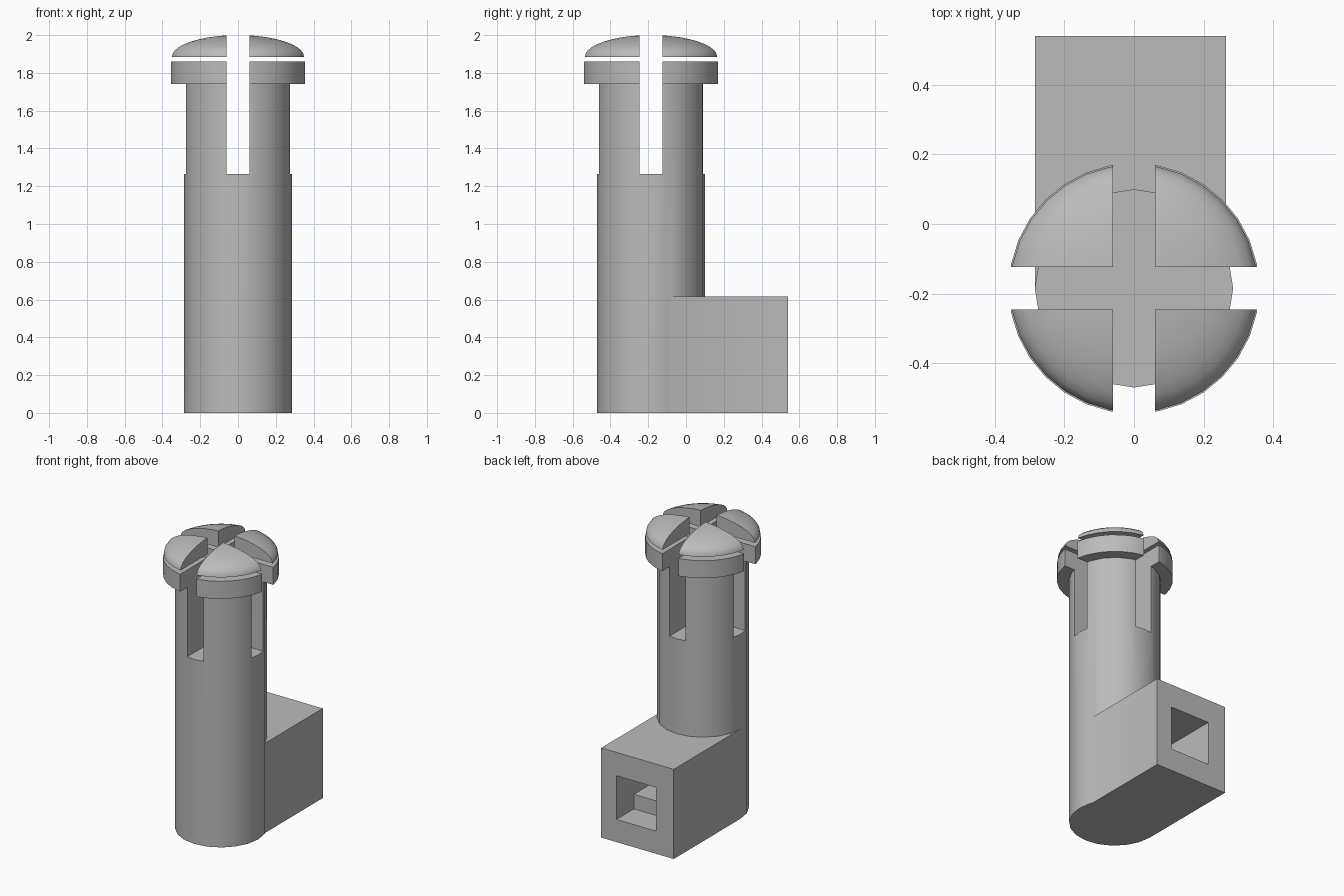
import bpy
import math

cube = bpy.data.objects.get("Cube")
if cube:
    bpy.data.objects.remove(cube, do_unlink=True)

CY = -0.185      # y of the post axis
SLOT = 0.122     # width of the crossed slots

grey = bpy.data.materials.new("plain_grey")
grey.use_nodes = True
grey.diffuse_color = (0.5, 0.5, 0.5, 1)
grey.node_tree.nodes["Principled BSDF"].inputs["Base Color"].default_value = (0.5, 0.5, 0.5, 1)


def make(name, verts, faces):
    mesh = bpy.data.meshes.new(name)
    mesh.from_pydata(verts, [], faces)
    mesh.materials.append(grey)
    obj = bpy.data.objects.new(name, mesh)
    bpy.context.collection.objects.link(obj)
    return obj


def box(name, x, y, z):
    verts = [(a, b, c) for a in x for b in y for c in z]
    faces = [(0, 1, 3, 2), (4, 6, 7, 5), (0, 4, 5, 1),
             (2, 3, 7, 6), (0, 2, 6, 4), (1, 5, 7, 3)]
    return make(name, verts, faces)


def lathe(name, profile, n):
    """Closed solid of revolution about the post axis, profile from bottom to top."""
    verts = [(r * math.cos(2 * math.pi * i / n), CY + r * math.sin(2 * math.pi * i / n), z)
             for r, z in profile for i in range(n)]
    faces = [(k * n + i, k * n + (i + 1) % n, (k + 1) * n + (i + 1) % n, (k + 1) * n + i)
             for k in range(len(profile) - 1) for i in range(n)]
    faces.append(tuple(reversed(range(n))))
    faces.append(tuple(range(len(verts) - n, len(verts))))
    return make(name, verts, faces)


def combine(obj, other, operation):
    mod = obj.modifiers.new(operation, "BOOLEAN")
    mod.operation = operation
    mod.solver = "EXACT"
    mod.object = other
    bpy.context.view_layer.objects.active = obj
    bpy.ops.object.modifier_apply(modifier=mod.name)
    bpy.data.objects.remove(other, do_unlink=True)


def cut_slots(obj):
    half = SLOT / 2
    combine(obj, box("slot_x", (-1, 1), (CY - half, CY + half), (1.265, 2.2)), "DIFFERENCE")
    combine(obj, box("slot_y", (-half, half), (CY - 1, CY + 1), (1.265, 2.2)), "DIFFERENCE")


# Round post with the square arm at its foot
post = lathe("post_and_arm", [(0.285, 0), (0.285, 1.8)], 20)
combine(post, box("arm", (-0.285, 0.265), (CY, 0.54), (0, 0.615)), "UNION")
cut_slots(post)

# Socket in the end of the arm, with a shallower recess behind it
combine(post, box("socket", (-0.15, 0.15), (0.35, 0.7), (0.155, 0.455)), "DIFFERENCE")
combine(post, box("recess", (-0.15, 0.15), (0.15, 0.4), (0.255, 0.455)), "DIFFERENCE")

# Collar around the top of the post
collar = lathe("collar", [(0.36, 1.74), (0.36, 1.86)], 32)
cut_slots(collar)

# Domed cap, with a narrow gap under it
steps = 10
dome = [(0.356 * math.cos(a), 1.885 + 0.117 * math.sin(a))
        for a in (math.radians(88) * k / steps for k in range(steps + 1))]
cap = lathe("domed_cap", dome, 32)
cut_slots(cap)

# Smooth curved walls, sharp corners
for obj in (post, collar, cap):
    bpy.ops.object.select_all(action="DESELECT")
    obj.select_set(True)
    bpy.context.view_layer.objects.active = obj
    bpy.ops.object.shade_smooth_by_angle(angle=math.radians(30))
